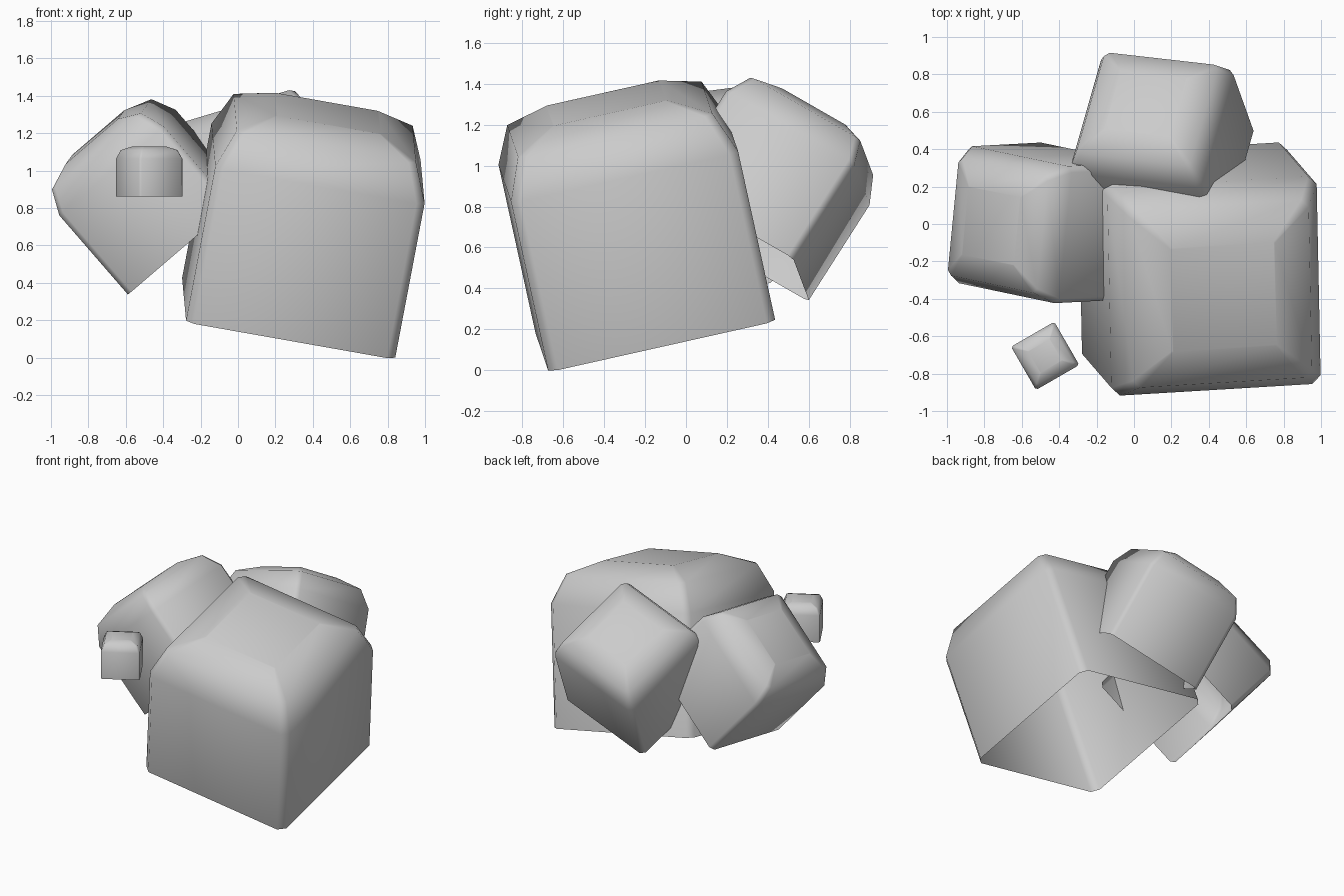
import bpy, bmesh
from mathutils import Vector, Matrix

if "Cube" in bpy.data.objects:
    bpy.data.objects.remove(bpy.data.objects["Cube"])

# Unit block cross-sections: (height, half width, corner chamfer)
RINGS = [(0.0, 0.5, 0.04), (0.755, 0.5, 0.04),
         (0.928, 0.428, 0.035), (1.0, 0.25, 0.006)]


def block(name, base, size, side, up):
    """Hollow, open-bottomed cube with a rounded top, tilted to the up axis."""
    bm = bmesh.new()
    loops = []
    for z, h, c in RINGS:
        k = h - c
        pts = [(k, -h), (h, -k), (h, k), (k, h), (-k, h), (-h, k), (-h, -k), (-k, -h)]
        loops.append([bm.verts.new((x, y, z)) for x, y in pts])
    for a, b in zip(loops, loops[1:]):
        for i in range(8):
            j = (i + 1) % 8
            bm.faces.new((a[i], a[j], b[j], b[i]))
    bm.faces.new(loops[-1])

    # tilt, scale and place
    n = Vector(up).normalized()
    v = n.cross(Vector(side)).normalized()
    u = v.cross(n)
    rot = Matrix((u, v, n)).transposed().to_4x4()
    bm.transform(Matrix.Translation(base) @ rot @ Matrix.Scale(size, 4))

    me = bpy.data.meshes.new(name)
    bm.to_mesh(me)
    bm.free()
    ob = bpy.data.objects.new(name, me)
    bpy.context.collection.objects.link(ob)
    # smooth rounded edges
    bpy.ops.object.select_all(action='DESELECT')
    ob.select_set(True)
    bpy.context.view_layer.objects.active = ob
    bpy.ops.object.shade_smooth_by_angle(angle=1.05)
    return ob


block("large_block", (0.271, -0.150, 0.213), 1.138, (0.983, 0.059, -0.174), (0.1825, -0.211, 0.96))
block("left_block", (-0.278, 0.016, 0.620), 0.742, (0.739, -0.155, 0.64), (-0.65, -0.035, 0.75))
block("back_block", (0.202, 0.25, 0.620), 0.745, (0.951, -0.108, 0.287), (-0.19, 0.53, 0.83))
block("small_block", (-0.475, -0.705, 0.862), 0.267, (0.866, 0.5, 0), (0, 0, 1))
